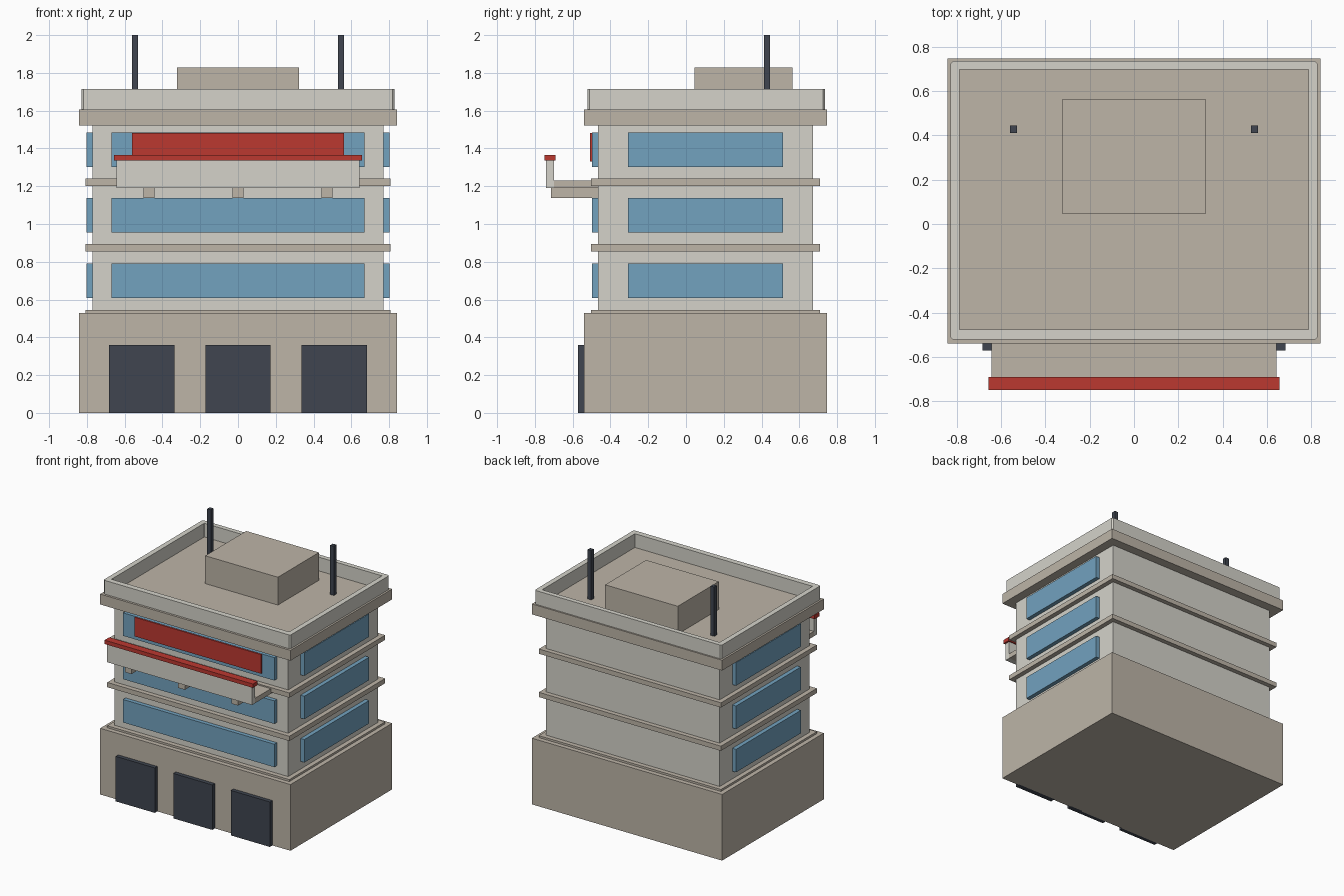
import bpy, bmesh

if "Cube" in bpy.data.objects:
    bpy.data.objects.remove(bpy.data.objects["Cube"])


def material(name, rgb):
    m = bpy.data.materials.new(name)
    m.diffuse_color = (*rgb, 1)
    m.use_nodes = True
    m.node_tree.nodes["Principled BSDF"].inputs["Base Color"].default_value = m.diffuse_color
    return m


LIGHT = material("light_plaster", (0.66, 0.65, 0.59))
TAN = material("tan_stone", (0.51, 0.46, 0.39))
BLUE = material("blue_glass", (0.17, 0.36, 0.52))
RED = material("red_paint", (0.50, 0.04, 0.03))
DARK = material("dark_metal", (0.05, 0.06, 0.08))


def finish(name, bm, mat):
    bmesh.ops.recalc_face_normals(bm, faces=bm.faces)
    me = bpy.data.meshes.new(name)
    bm.to_mesh(me)
    bm.free()
    me.materials.append(mat)
    ob = bpy.data.objects.new(name, me)
    bpy.context.collection.objects.link(ob)
    return ob


def box(name, x, y, z, mat):
    """Box from (min, max) ranges on each axis."""
    bm = bmesh.new()
    bmesh.ops.create_cube(bm, size=1)
    for v in bm.verts:
        v.co = [r[0] if c < 0 else r[1] for c, r in zip(v.co, (x, y, z))]
    return finish(name, bm, mat)


def frame(name, outer, inner, z, mat):
    """Closed wall ring between two matching outlines."""
    bm = bmesh.new()
    rings = [[bm.verts.new((px, py, h)) for px, py in loop]
             for loop, h in ((outer, z[0]), (outer, z[1]), (inner, z[1]), (inner, z[0]))]
    n = len(outer)
    for k in range(4):
        a, b = rings[k], rings[(k + 1) % 4]
        for i in range(n):
            j = (i + 1) % n
            bm.faces.new((a[i], a[j], b[j], b[i]))
    return finish(name, bm, mat)


def outline(x, y0, y1, c):
    """Rectangle with small cut corners."""
    return [(-x + c, y0), (x - c, y0), (x, y0 + c), (x, y1 - c),
            (x - c, y1), (-x + c, y1), (-x, y1 - c), (-x, y0 + c)]


# Main masses
box("ground_floor", (-0.843, 0.843), (-0.54, 0.747), (0, 0.53), TAN)
box("upper_floors", (-0.77, 0.77), (-0.465, 0.673), (0.53, 1.525), LIGHT)
box("cornice", (-0.843, 0.843), (-0.54, 0.747), (1.522, 1.605), TAN)

# Floor ledges and window bands
for i in range(3):
    dz = i * 0.347
    box(f"floor_ledge_{i}", (-0.807, 0.807), (-0.503, 0.71),
        (0.508 + dz, 0.546 + dz), TAN)
    wz = (0.607 + dz, 0.791 + dz)
    box(f"front_window_{i}", (-0.67, 0.67), (-0.498, -0.455), wz, BLUE)
    for s in (-1, 1):
        box(f"side_window_{i}_{'left' if s < 0 else 'right'}",
            tuple(sorted((s * 0.76, s * 0.803))), (-0.307, 0.513), wz, BLUE)

# Garage doors
for i, x in enumerate((-0.51, 0, 0.51)):
    box(f"door_{i}", (x - 0.173, x + 0.173), (-0.572, -0.53), (0, 0.36), DARK)

# Balcony with brackets and rail
box("balcony_floor", (-0.643, 0.643), (-0.70, -0.46), (1.19, 1.23), TAN)
box("balcony_wall", (-0.643, 0.643), (-0.74, -0.70), (1.19, 1.335), LIGHT)
box("balcony_rail", (-0.657, 0.657), (-0.75, -0.69), (1.335, 1.366), RED)
for i, x in enumerate((-0.472, 0, 0.472)):
    box(f"balcony_bracket_{i}", (x - 0.029, x + 0.029), (-0.715, -0.46), (1.138, 1.19), TAN)

# Blank red panel behind the balcony
box("red_panel", (-0.56, 0.56), (-0.508, -0.49), (1.33, 1.483), RED)

# Roof parts
frame("parapet", outline(0.828, -0.522, 0.735, 0.011),
      outline(0.787, -0.477, 0.697, 0.0005), (1.605, 1.715), LIGHT)
box("roof_house", (-0.322, 0.322), (0.045, 0.564), (1.60, 1.828), TAN)
for s in (-1, 1):
    box(f"antenna_{'left' if s < 0 else 'right'}",
        (s * 0.545 - 0.016, s * 0.545 + 0.016), (0.412, 0.444), (1.60, 2.0), DARK)
